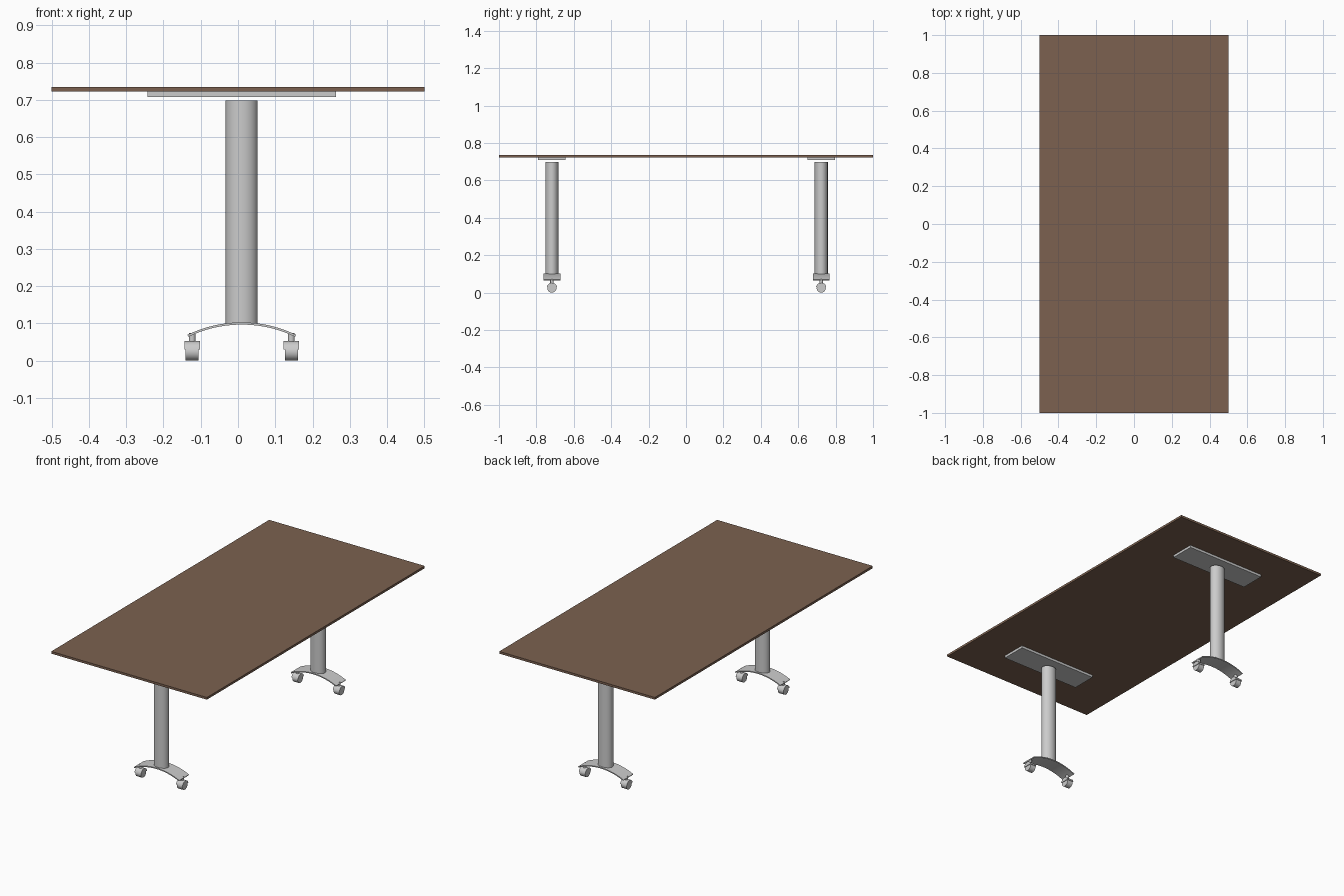
import bpy, bmesh, math
from mathutils import Matrix

if "Cube" in bpy.data.objects:
    bpy.data.objects.remove(bpy.data.objects["Cube"])

X0 = 0.01  # legs sit slightly off the table's centre line


def make(name, bm, smooth=False):
    bmesh.ops.recalc_face_normals(bm, faces=bm.faces[:])
    me = bpy.data.meshes.new(name)
    bm.to_mesh(me)
    bm.free()
    ob = bpy.data.objects.new(name, me)
    bpy.context.collection.objects.link(ob)
    if smooth:
        bpy.ops.object.select_all(action='DESELECT')
        ob.select_set(True)
        bpy.context.view_layer.objects.active = ob
        bpy.ops.object.shade_smooth_by_angle(angle=math.radians(35))
    return ob


def box(name, lo, hi):
    bm = bmesh.new()
    size = [b - a for a, b in zip(lo, hi)]
    mid = [(a + b) / 2 for a, b in zip(lo, hi)]
    bmesh.ops.create_cube(bm, size=1, matrix=Matrix.Translation(mid) @ Matrix.Diagonal((*size, 1)))
    return make(name, bm)


def cylinder(name, centre, rx, ry, depth, sides=32):
    bm = bmesh.new()
    bmesh.ops.create_cone(bm, cap_ends=True, segments=sides, radius1=1, radius2=1, depth=depth,
                          matrix=Matrix.Translation(centre) @ Matrix.Diagonal((rx, ry, 1, 1)))
    return make(name, bm, True)


def extrude(name, profile, direction):
    bm = bmesh.new()
    face = bm.faces.new([bm.verts.new(p) for p in profile])
    res = bmesh.ops.extrude_face_region(bm, geom=[face], use_keep_orig=True)
    bmesh.ops.translate(bm, vec=direction,
                        verts=[v for v in res['geom'] if isinstance(v, bmesh.types.BMVert)])
    return make(name, bm, True)


def arc(r, start, end, n):
    return [(r * math.cos(math.radians(start + (end - start) * i / n)),
             r * math.sin(math.radians(start + (end - start) * i / n))) for i in range(n + 1)]


# Table top
wood = bpy.data.materials.new("brown_wood")
wood.diffuse_color = (0.2, 0.12, 0.08, 1)
wood.use_nodes = True
wood.node_tree.nodes["Principled BSDF"].inputs["Base Color"].default_value = wood.diffuse_color
box("table_top", (-0.5, -1, 0.722), (0.5, 1, 0.735)).data.materials.append(wood)

for side, y in (("left", -0.717), ("right", 0.723)):
    # Mounting plate under the top and oval column
    box(side + "_mounting_plate", (X0 - 0.253, y - 0.073, 0.708), (X0 + 0.253, y + 0.073, 0.722))
    cylinder(side + "_column", (X0, y, 0.398), 0.043, 0.035, 0.602)

    # Arched foot
    R, t, half = 0.335, 0.006, 25.8
    pts = arc(R, 90 - half, 90 + half, 20) + arc(R - t, 90 + half, 90 - half, 20)
    extrude(side + "_foot", [(X0 + a, y - 0.045, 0.103 - R + b) for a, b in pts], (0, 0.09, 0))

    # Casters: stem, wheel and half-round cover
    for end, dx in (("front", -0.133), ("back", 0.133)):
        x, name = X0 + dx, f"{side}_{end}_caster"
        cylinder(name + "_stem", (x, y, 0.062), 0.009, 0.009, 0.024, 20)
        wheel = arc(0.0245, 0, 345, 23)
        extrude(name + "_wheel", [(x - 0.0175, y + a, 0.0245 + b) for a, b in wheel], (0.035, 0, 0))
        cover = arc(0.0275, 10, 170, 14)
        extrude(name + "_cover", [(x - 0.021, y + a, 0.0255 + b) for a, b in cover], (0.042, 0, 0))
